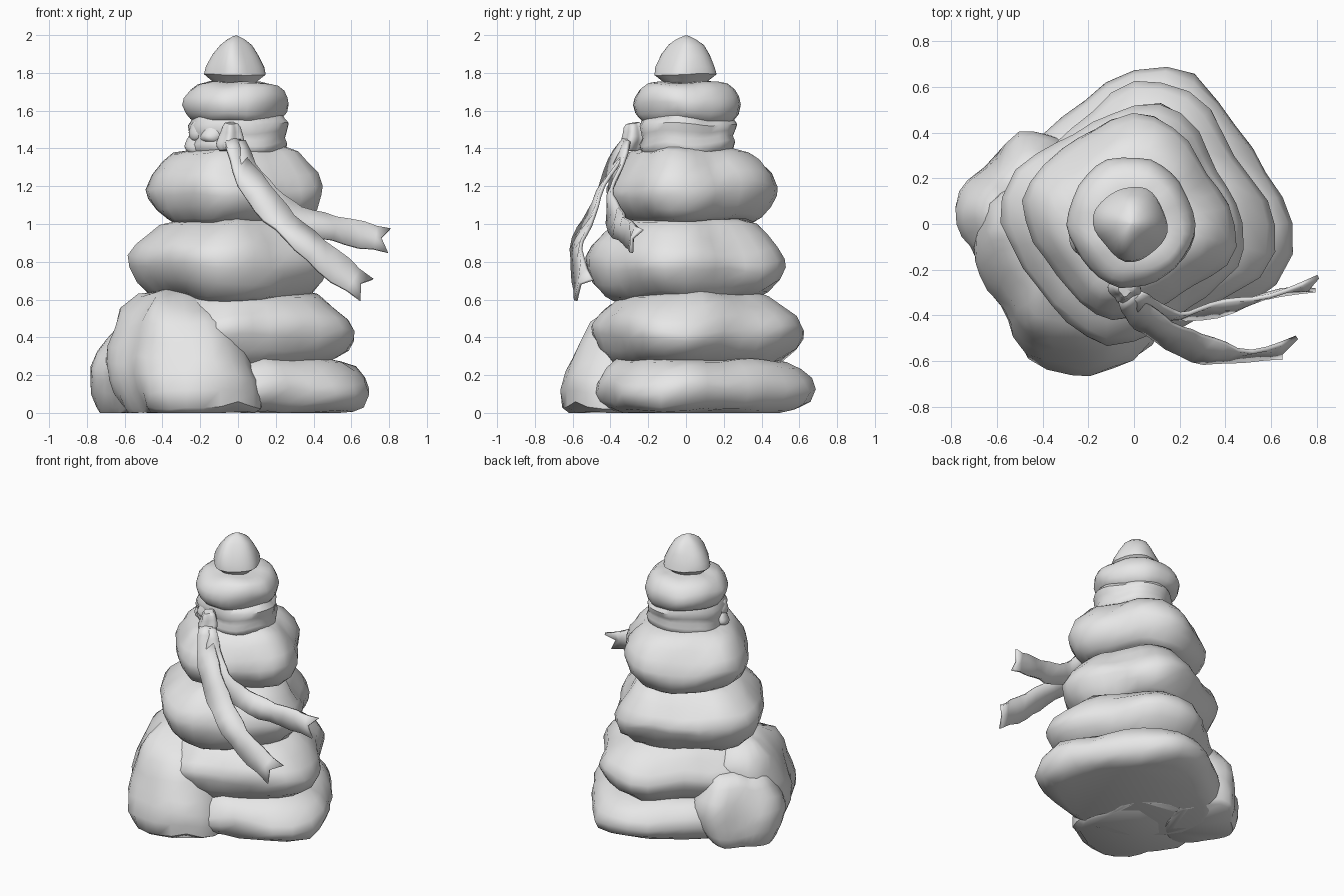
import bpy
import bmesh
import math
from mathutils import Vector, noise

old = bpy.data.objects.get("Cube")
if old:
    bpy.data.objects.remove(old, do_unlink=True)

GREY = (0.8, 0.8, 0.8, 1)
grey = bpy.data.materials.new("stone_grey")
grey.use_nodes = True
grey.diffuse_color = GREY
grey.node_tree.nodes["Principled BSDF"].inputs["Base Color"].default_value = GREY

SEGMENTS = 32
# Profiles: (height fraction, radius fraction) from bottom to top
FLAT = [(0, .72), (.06, .81), (.2, .93), (.36, .99), (.48, 1), (.64, .94), (.8, .82), (.93, .71), (1, .52)]
SLAB = [(0, .77), (.07, .87), (.2, .95), (.42, 1), (.6, .97), (.8, .89), (.94, .77), (1, .58)]
LUMP = [(0, .82), (.05, .91), (.18, .99), (.32, 1), (.45, .94), (.6, .87), (.75, .78), (.88, .65), (.97, .4), (1, .2)]
WRAP = [(0, .88), (.12, .97), (.3, 1), (.45, .95), (.6, .98), (.8, 1), (1, .88)]
CAP = [(0, .58), (.1, .75), (.23, 1), (.38, .95), (.62, .75), (.82, .52), (.93, .3), (1, .06)]


def cubic(a, b, c, d, t):
    """Smooth curve through b and c; works on numbers and vectors."""
    return b + (c - a) * (t / 2) + (a * 2 - b * 5 + c * 4 - d) * (t * t / 2) + ((b - c) * 3 + d - a) * (t ** 3 / 2)


def finish(name, bm, angle):
    bmesh.ops.recalc_face_normals(bm, faces=bm.faces)
    mesh = bpy.data.meshes.new(name)
    bm.to_mesh(mesh)
    bm.free()
    mesh.materials.append(grey)
    obj = bpy.data.objects.new(name, mesh)
    bpy.context.collection.objects.link(obj)
    bpy.ops.object.select_all(action='DESELECT')
    bpy.context.view_layer.objects.active = obj
    obj.select_set(True)
    bpy.ops.object.shade_smooth_by_angle(angle=math.radians(angle))
    return obj


def stone(name, centre, bottom, top, radii, profile, rough=.02, seed=0, turn=-12, lean=(0, 0)):
    """Loft a worn stone; radii are spaced evenly around its plan, starting at the turn angle."""
    bm = bmesh.new()
    rings = []
    n = len(radii)
    for h, scale in profile:
        ring = []
        for i in range(SEGMENTS):
            u = i / SEGMENTS * n
            k = int(u)
            r = cubic(*[radii[(k + j) % n] for j in (-1, 0, 1, 2)], u - k) * scale
            a = math.tau * i / SEGMENTS + math.radians(turn)
            p = Vector((centre[0] + lean[0] * h + r * math.cos(a),
                        centre[1] + lean[1] * h + r * math.sin(a), bottom + h * (top - bottom)))
            offset = noise.noise_vector(p * 4 + Vector((seed * 7, 0, 0))) * rough
            p += offset + noise.noise_vector(p * 9) * rough * .5
            # slightly wavy widest edge
            p.z += noise.noise(p * 3) * rough * 6 * h * (1 - h)
            p.z = min(max(p.z, 0), 2)
            ring.append(bm.verts.new(p))
        rings.append(ring)
    for low, high in zip(rings, rings[1:]):
        for i in range(SEGMENTS):
            j = (i + 1) % SEGMENTS
            bm.faces.new((low[i], low[j], high[j], high[i]))
    bm.faces.new(rings[0][::-1])
    cap = bm.faces.new(rings[-1])
    bmesh.ops.poke(bm, faces=[cap])
    return finish(name, bm, 48)


def ribbon(name, points, outward, half_width):
    """Sweep a creased cloth strip along a path, ending in a swallowtail."""
    pts = [Vector(p) for p in points]
    pts = [pts[0] * 2 - pts[1]] + pts + [pts[-1] * 2 - pts[-2]]
    path = []
    for k in range(1, len(pts) - 2):
        path += [cubic(*pts[k - 1:k + 3], s / 3) for s in range(3)]
    path.append(pts[-2])
    out = Vector(outward).normalized()
    bm = bmesh.new()
    rows = []
    last = len(path) - 1
    for i, p in enumerate(path):
        tangent = (path[min(i + 1, last)] - path[max(i - 1, 0)]).normalized()
        side = tangent.cross(out).normalized()
        normal = side.cross(tangent)
        f = i / last
        w = half_width * (.6 + .5 * min(f * 3, 1)) * (1 + .08 * math.sin(i * 2.1))
        crease = normal * .015 * math.sin(i * 1.3 + 1)
        middle = p + crease - tangent * (.05 if i == last else 0)
        twist = normal * .015 * math.sin(i * .9)
        rows.append([bm.verts.new(v) for v in (p - side * w - twist, middle, p + side * w + twist)])
    for a, b in zip(rows, rows[1:]):
        for j in range(2):
            bm.faces.new((a[j], a[j + 1], b[j + 1], b[j]))
    obj = finish(name, bm, 40)
    solid = obj.modifiers.new("thickness", 'SOLIDIFY')
    solid.thickness = .02
    solid.offset = 0
    return obj


# Stacked stones, from the ground up; plan corners and flats alternate
stone("base_stone", (0, 0), 0, .29, [.7, .62, .71, .56, .62, .56, .5, .52], SLAB, .025, 1)
stone("second_stone", (0, 0), .26, .64, [.62, .54, .64, .5, .55, .5, .51, .47], FLAT, .025, 2)
stone("third_stone", (0, 0), .61, 1.03, [.49, .44, .54, .46, .59, .5, .54, .43], FLAT, .025, 3)
stone("fourth_stone", (0, 0), 1.01, 1.4, [.45, .39, .48, .45, .49, .41, .42, .37], FLAT, .025, 4)
stone("upper_stone", (0, 0), 1.54, 1.75, [.275, .26, .28, .29, .29, .27, .28, .26], SLAB, .02, 6)
stone("top_stone", (-.01, 0), 1.73, 2, [.155, .155, .17, .155, .165, .15, .17, .15], CAP, .015, 7)

# Boulder and a lower lump of it leaning against the stack
stone("leaning_boulder", (-.27, -.2), 0, .63, [.41, .42, .4, .42, .38, .37, .49, .52], LUMP, .04, 8, 0, (-.1, .12))
stone("boulder_side", (-.5, .1), 0, .48, [.3, .3, .34, .27, .32, .32, .38, .3], FLAT, .035, 9, 0, (.08, -.06))

# Cloth wound around the neck, with crumpled folds and a knot
stone("cloth_wrap", (0, 0), 1.36, 1.57, [.265, .255, .27, .25, .26, .27, .24, .25], WRAP, .018, 5)
for i, (x, y, z, r) in enumerate([(-.2, -.08, 1.38, .08), (-.19, -.09, 1.45, .08), (-.12, -.17, 1.42, .07)]):
    stone(f"cloth_fold_{i + 1}", (x, y), z, z + .1, [r, r * .8, r, r * .9], FLAT, .025, 9 + i)
stone("knot", (-.035, -.28), 1.39, 1.54, [.075, .055, .07, .055, .08, .055, .07, .055], FLAT, .025, 12)

# Loose ribbon ends blown to one side
ribbon("front_ribbon", [(-.03, -.32, 1.44), (.03, -.4, 1.29), (.15, -.48, 1.11), (.3, -.55, .96),
                        (.47, -.58, .81), (.68, -.54, .65)], (.35, -1, .35), .07)
ribbon("rear_ribbon", [(0, -.31, 1.43), (.08, -.38, 1.25), (.2, -.4, 1.1), (.38, -.37, 1.01),
                       (.58, -.32, .96), (.8, -.26, .91)], (.2, -1, .25), .062)
